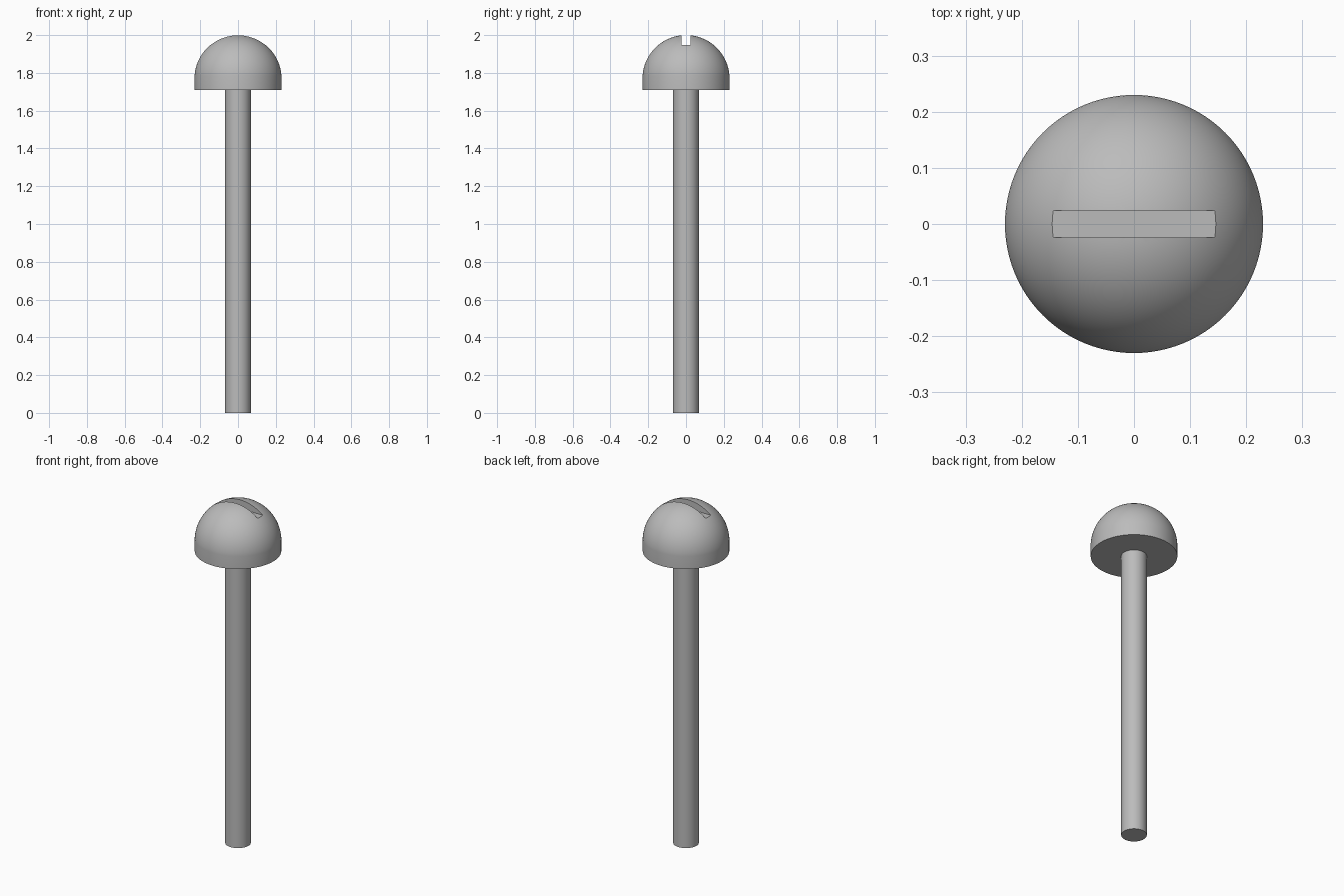
import bpy
import bmesh
from math import sin, cos, asin, pi, radians
from mathutils import Vector

cube = bpy.data.objects.get("Cube")
if cube:
    bpy.data.objects.remove(cube, do_unlink=True)

SEGMENTS = 96
HEAD_RADIUS, HEAD_BOTTOM, RIM_TOP, TOP = 0.23, 1.71, 1.785, 2.0
SHANK_RADIUS = 0.068
SLOT_WIDTH, SLOT_FLOOR = 0.048, 1.948

steel = bpy.data.materials.new("grey steel")
steel.use_nodes = True
grey = (0.5, 0.5, 0.5, 1)
steel.diffuse_color = grey
steel.node_tree.nodes["Principled BSDF"].inputs["Base Color"].default_value = grey


def revolve(name, profile):
    """Spin an (r, z) profile, starting and ending on the axis, into a solid."""
    bm = bmesh.new()
    verts = [bm.verts.new((r, 0, z)) for r, z in profile]
    edges = [bm.edges.new(pair) for pair in zip(verts, verts[1:])]
    bmesh.ops.spin(bm, geom=verts + edges, cent=(0, 0, 0), axis=(0, 0, 1),
                   angle=2 * pi, steps=SEGMENTS, use_merge=True)
    bmesh.ops.remove_doubles(bm, verts=bm.verts, dist=1e-5)
    bmesh.ops.recalc_face_normals(bm, faces=bm.faces)
    mesh = bpy.data.meshes.new(name)
    bm.to_mesh(mesh)
    bm.free()
    mesh.materials.append(steel)
    obj = bpy.data.objects.new(name, mesh)
    bpy.context.collection.objects.link(obj)
    return obj


def activate(obj):
    bpy.ops.object.select_all(action='DESELECT')
    obj.select_set(True)
    bpy.context.view_layer.objects.active = obj


# Shank: plain round rod
shank = revolve("shank", [(0, 0), (SHANK_RADIUS, 0),
                          (SHANK_RADIUS, HEAD_BOTTOM + 0.02), (0, HEAD_BOTTOM + 0.02)])

# Head: short cylindrical rim with a spherical dome
rise = TOP - RIM_TOP
dome_radius = (HEAD_RADIUS ** 2 + rise ** 2) / (2 * rise)
start = asin((RIM_TOP - TOP + dome_radius) / dome_radius)
steps = 24
profile = [(0, HEAD_BOTTOM), (HEAD_RADIUS, HEAD_BOTTOM)]
for i in range(steps):
    a = start + (pi / 2 - start) * i / steps
    profile.append((dome_radius * cos(a), TOP - dome_radius + dome_radius * sin(a)))
profile.append((0, TOP))
head = revolve("domed_head", profile)

# Driver slot cut across the dome
bpy.ops.mesh.primitive_cube_add(size=1, location=(0, 0, SLOT_FLOOR + 0.1))
cutter = bpy.context.object
cutter.name = "slot_cutter"
cutter.scale = Vector((1, SLOT_WIDTH, 0.2))
cutter.hide_render = True
cutter.data.materials.append(steel)
cut = head.modifiers.new("driver slot", 'BOOLEAN')
cut.operation = 'DIFFERENCE'
cut.solver = 'EXACT'
cut.object = cutter
activate(head)
bpy.ops.object.modifier_apply(modifier=cut.name)
bpy.data.objects.remove(cutter, do_unlink=True)

# Smooth round surfaces, crisp rims and slot edges
for part in (shank, head):
    activate(part)
    bpy.ops.object.shade_smooth_by_angle(angle=radians(30))
